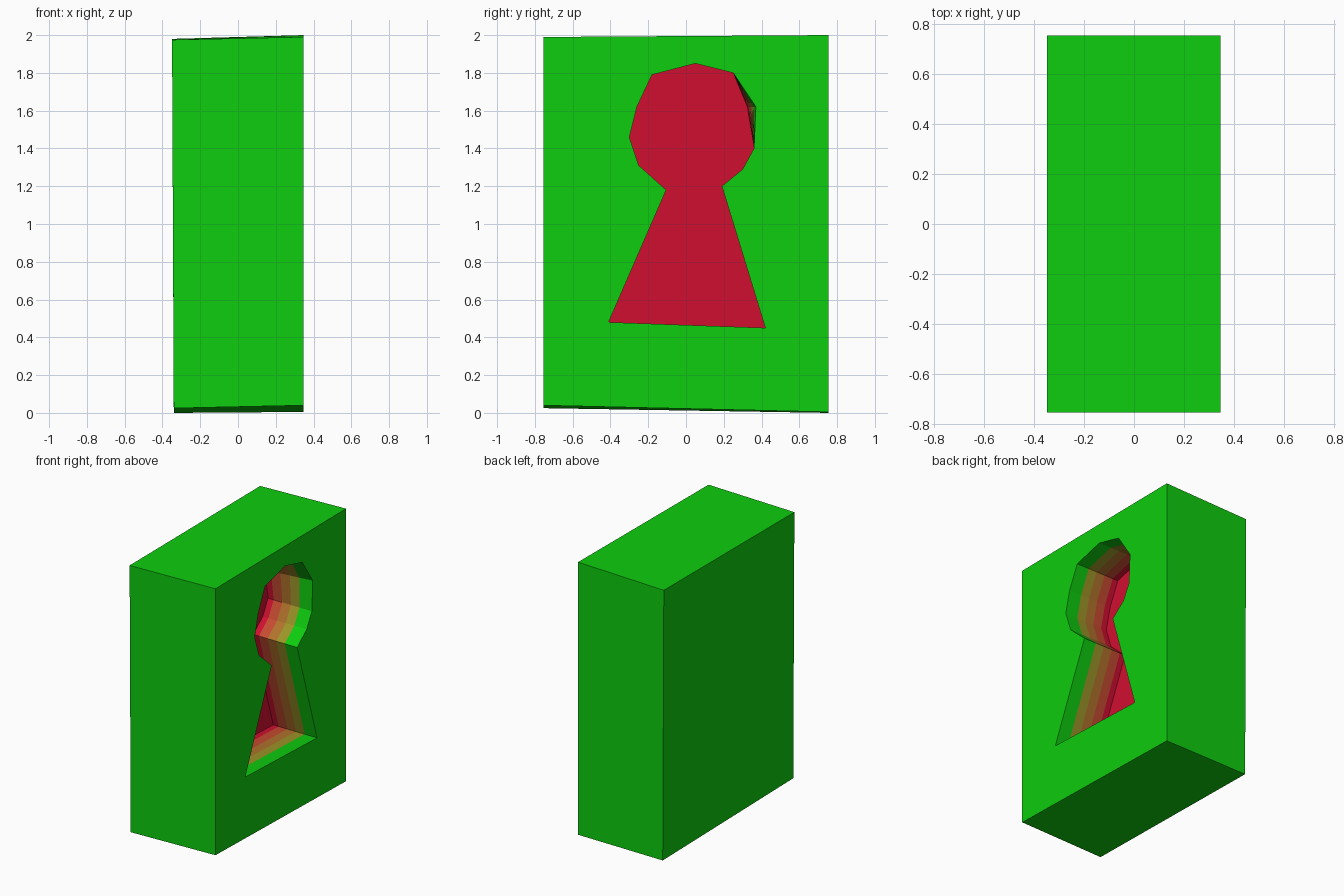
import bpy, bmesh

if "Cube" in bpy.data.objects:
    bpy.data.objects.remove(bpy.data.objects["Cube"])


def srgb(r, g, b):
    lin = lambda c: c / 12.92 if c <= 0.04045 else ((c + 0.055) / 1.055) ** 2.4
    return (lin(r / 255), lin(g / 255), lin(b / 255), 1)


# Colours from the outer shell to the back of the recess
mesh = bpy.data.meshes.new("keyhole_block")
block = bpy.data.objects.new("keyhole_block", mesh)
bpy.context.collection.objects.link(block)
for name, rgb in (("green", (14, 205, 14)), ("olive", (158, 150, 40)),
                  ("tan", (178, 115, 44)), ("rust", (198, 75, 48)),
                  ("red", (208, 15, 48))):
    mat = bpy.data.materials.new(name)
    mat.diffuse_color = srgb(*rgb)
    mat.use_nodes = True
    mat.node_tree.nodes["Principled BSDF"].inputs["Base Color"].default_value = mat.diffuse_color
    mesh.materials.append(mat)

FACE_X, Y = 0.346, 0.755

# Keyhole outline (y, z) and the slightly warped outline at the back
outline = [(-.41, .48), (.42, .45), (.19, 1.20), (.30, 1.29), (.36, 1.40),
           (.37, 1.62), (.25, 1.80), (.05, 1.85), (-.18, 1.79), (-.26, 1.62),
           (-.30, 1.46), (-.25, 1.31), (-.105, 1.18)]
back_outline = list(outline)
back_outline[5] = (.325, 1.62)

bm = bmesh.new()

# Slightly skewed block, open on the keyhole side
right = [bm.verts.new(p) for p in ((FACE_X, -Y, .04), (FACE_X, Y, .005),
                                   (FACE_X, Y, 2), (FACE_X, -Y, 1.99))]
left = [bm.verts.new(p) for p in ((-.34, -Y, .025), (-.34, Y, 0),
                                  (-.349, Y, 1.98), (-.349, -Y, 1.975))]
for i in range(4):
    j = (i + 1) % 4
    bm.faces.new((right[i], right[j], left[j], left[i]))
bm.faces.new(left)

# Recess walls in coloured depth bands
depths = [0, .10, .17, .24, .31, .355]
rings = []
for d in depths:
    t = d / depths[-1]
    rings.append([bm.verts.new((FACE_X - d, a[0] + (b[0] - a[0]) * t,
                                a[1] + (b[1] - a[1]) * t))
                  for a, b in zip(outline, back_outline)])
n = len(outline)
for band in range(len(depths) - 1):
    for i in range(n):
        j = (i + 1) % n
        wall = bm.faces.new((rings[band][i], rings[band][j],
                             rings[band + 1][j], rings[band + 1][i]))
        wall.material_index = band

# Red back of the recess
back = bm.faces.new(rings[-1])
back.material_index = 4

# Keyhole side, filled between the block edge and the outline
edges = [bm.edges.get((loop[i], loop[(i + 1) % len(loop)]))
         for loop in (right, rings[0]) for i in range(len(loop))]
bmesh.ops.triangle_fill(bm, edges=edges, use_beauty=True, normal=(1, 0, 0))

bmesh.ops.recalc_face_normals(bm, faces=bm.faces[:])
bm.to_mesh(mesh)
bm.free()
